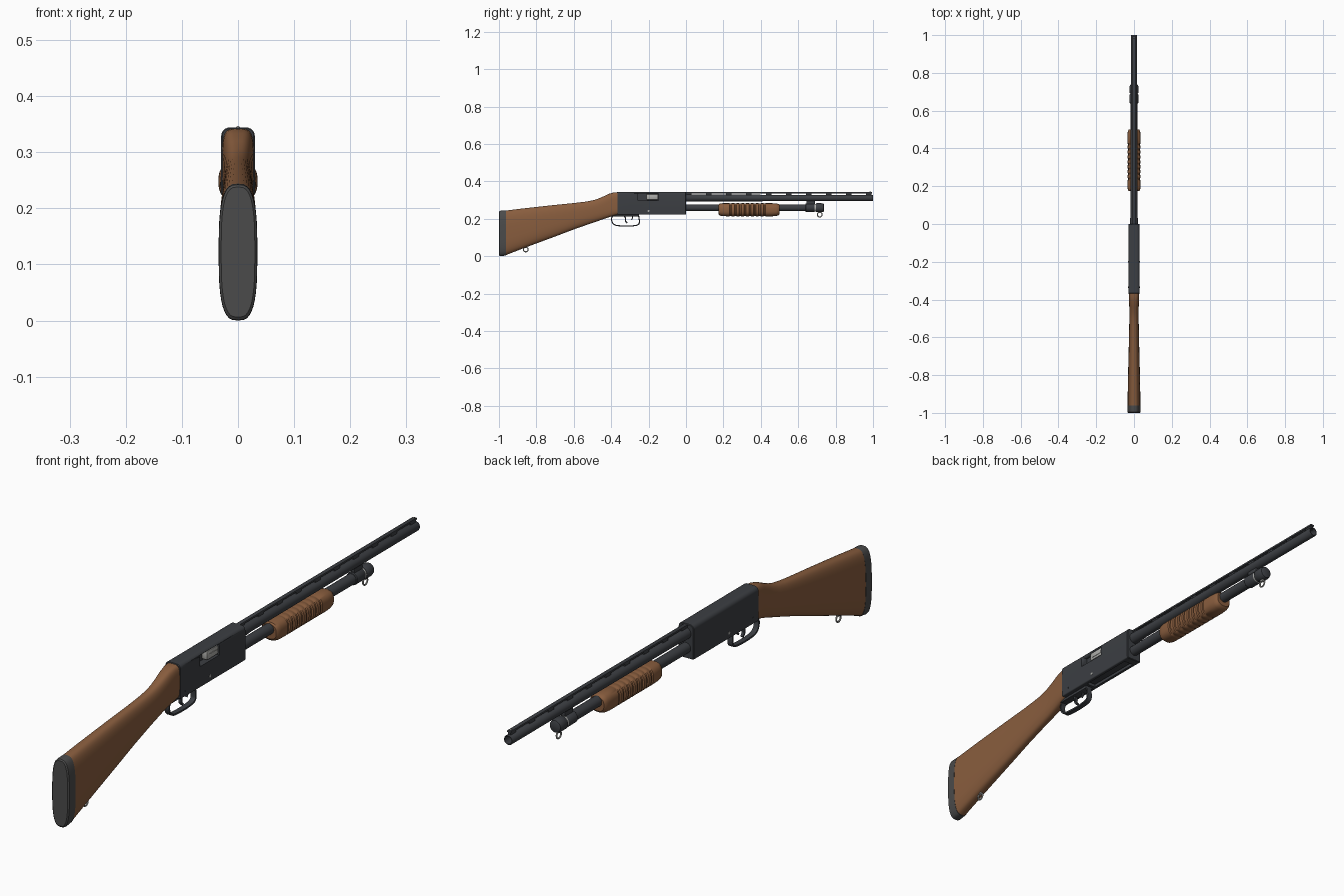
import bpy, bmesh
from math import sin, cos, pi, radians
from mathutils import Vector

if "Cube" in bpy.data.objects:
    bpy.data.objects.remove(bpy.data.objects["Cube"])


def material(name, rgb):
    m = bpy.data.materials.new(name)
    m.diffuse_color = (*rgb, 1)
    m.use_nodes = True
    m.node_tree.nodes["Principled BSDF"].inputs["Base Color"].default_value = m.diffuse_color
    return m


STEEL = material("dark_steel", (0.045, 0.049, 0.056))
WOOD = material("wood", (0.25, 0.11, 0.048))
RUBBER = material("rubber", (0.07, 0.07, 0.07))
BRIGHT = material("bright_steel", (0.42, 0.42, 0.40))


def finish(name, bm, mat, angle=35):
    bmesh.ops.recalc_face_normals(bm, faces=bm.faces)
    me = bpy.data.meshes.new(name)
    bm.to_mesh(me)
    bm.free()
    ob = bpy.data.objects.new(name, me)
    bpy.context.collection.objects.link(ob)
    me.materials.append(mat)
    bpy.ops.object.select_all(action='DESELECT')
    ob.select_set(True)
    bpy.context.view_layer.objects.active = ob
    bpy.ops.object.shade_smooth_by_angle(angle=radians(angle))
    return ob


def skin(name, loops, mat, closed=False, angle=35):
    """Bridge a list of equal-length closed loops; cap the ends unless closed."""
    bm = bmesh.new()
    rings = [[bm.verts.new(p) for p in loop] for loop in loops]
    n = len(rings[0])
    for i in range(len(rings) - (not closed)):
        a, b = rings[i], rings[(i + 1) % len(rings)]
        for j in range(n):
            bm.faces.new((a[j], a[(j + 1) % n], b[(j + 1) % n], b[j]))
    if not closed:
        bm.faces.new(rings[0])
        bm.faces.new(rings[-1])
    return finish(name, bm, mat, angle)


def oval(y, top, bottom, hx, n, count=40):
    """Superellipse cross-section in the xz plane."""
    pts = []
    for i in range(count):
        c, s = cos(2 * pi * i / count), sin(2 * pi * i / count)
        x = hx * abs(c) ** (2 / n) * (1 if c >= 0 else -1)
        z = (top - bottom) / 2 * abs(s) ** (2 / n) * (1 if s >= 0 else -1)
        pts.append((x, y, (top + bottom) / 2 + z))
    return pts


def loft(name, sections, mat, angle=35):
    return skin(name, [oval(*s) for s in sections], mat, angle=angle)


def lathe(name, profile, z, mat, count=28):
    """Turn (radius, y) points about a lengthwise axis at height z."""
    loops = [[(r * cos(2 * pi * i / count), y, z + r * sin(2 * pi * i / count))
              for i in range(count)] for r, y in profile]
    return skin(name, loops, mat)


def box(name, x, y, z, mat, bevel=0.0):
    bm = bmesh.new()
    bmesh.ops.create_cube(bm, size=1)
    for v in bm.verts:
        v.co = [r[0] + (c + 0.5) * (r[1] - r[0]) for c, r in zip(v.co, (x, y, z))]
    if bevel:
        bmesh.ops.bevel(bm, geom=bm.edges[:], offset=bevel, segments=2, affect='EDGES', profile=0.5)
    return finish(name, bm, mat)


def strap(name, pts, half_width, thick, mat):
    """Bent metal strip following a smoothed path in the yz plane."""
    p = [Vector(q) for q in pts]
    for _ in range(3):
        new = [p[0]]
        for a, b in zip(p, p[1:]):
            new += [a.lerp(b, 0.25), a.lerp(b, 0.75)]
        p = new + [p[-1]]
    loops = []
    for i, q in enumerate(p):
        d = (p[min(i + 1, len(p) - 1)] - p[max(i - 1, 0)]).normalized()
        o = Vector((-d.y, d.x)) * thick / 2
        a, b = q + o, q - o
        loops.append([(-half_width, *a), (half_width, *a), (half_width, *b), (-half_width, *b)])
    return skin(name, loops, mat)


def ring(name, y, z, major, minor, mat):
    loops = []
    for i in range(24):
        t = 2 * pi * i / 24
        loops.append([(minor * sin(2 * pi * j / 10),
                       y + (major + minor * cos(2 * pi * j / 10)) * cos(t),
                       z + (major + minor * cos(2 * pi * j / 10)) * sin(t)) for j in range(10)])
    return skin(name, loops, mat, closed=True)


# Butt pad and stock
loft("butt_pad", [(-1, .238, .006, .030, 3), (-.996, .242, .001, .034, 3),
                  (-.99, .243, 0, .0345, 3), (-.962, .244, .004, .0345, 3)], RUBBER)
loft("stock", [(-.962, .244, .006, .034, 3), (-.88, .254, .038, .033, 2.9),
               (-.8, .263, .068, .0315, 2.8), (-.7, .274, .105, .029, 2.7),
               (-.6, .284, .143, .0265, 2.6), (-.54, .291, .164, .0253, 2.6),
               (-.5, .298, .178, .0247, 2.6), (-.47, .307, .188, .0245, 2.7),
               (-.44, .320, .199, .025, 2.9), (-.41, .334, .209, .0262, 3.3),
               (-.385, .341, .217, .0275, 3.8), (-.362, .342, .223, .028, 4.2)], WOOD, 50)

# Receiver: rounded block with port openings cut in
def block_loop(y, inset=0.0):
    pts = []
    for cx, cz, a0, r in ((.015, .329, 0, .015), (-.015, .329, 90, .015),
                          (-.026, .226, 180, .004), (.026, .226, 270, .004)):
        for k in range(7):
            a = radians(a0 + 15 * k)
            pts.append((cx + (r - inset) * cos(a), y, cz + (r - inset) * sin(a)))
    return pts


receiver = skin("receiver", [block_loop(-.367, .002), block_loop(-.365),
                             block_loop(-.002), block_loop(0, .002)], STEEL)
for x, y, z in (((.006, .05), (-.256, -.148), (.297, .336)),
                ((-.018, .018), (-.24, -.03), (.2, .238))):
    cutter = box("port_cutter", x, y, z, STEEL)
    cutter.hide_render = True
    mod = receiver.modifiers.new("port", 'BOOLEAN')
    mod.operation, mod.object, mod.solver = 'DIFFERENCE', cutter, 'EXACT'
    bpy.context.view_layer.objects.active = receiver
    bpy.ops.object.modifier_apply(modifier="port")
    bpy.data.objects.remove(cutter)

# Bolt in the side port, lifter in the bottom port
box("bolt", (.004, .027), (-.212, -.149), (.301, .332), BRIGHT, .004)
box("extractor", (.02, .0285), (-.2, -.152), (.31, .32), BRIGHT, .001)
box("lifter", (-.015, .015), (-.235, -.04), (.229, .24), STEEL, .002)

# Cross pins
for i, (y, z) in enumerate(((-.335, .242), (-.2, .242))):
    bm = bmesh.new()
    bmesh.ops.create_cone(bm, cap_ends=True, segments=16, radius1=.005, radius2=.005, depth=.0615)
    for v in bm.verts:
        v.co = (v.co.z, y + v.co.x, z + v.co.y)
    finish(f"cross_pin_{i + 1}", bm, BRIGHT if i else STEEL)

# Trigger group
box("trigger_plate", (-.014, .014), (-.395, -.25), (.213, .224), STEEL, .002)
strap("trigger_guard", [(-.388, .218), (-.402, .2), (-.388, .166), (-.345, .161), (-.29, .161),
                        (-.25, .167), (-.249, .195), (-.254, .218)], .0095, .006, STEEL)
strap("trigger", [(-.33, .218), (-.322, .2), (-.325, .188), (-.314, .177)], .005, .007, STEEL)
strap("action_release", [(-.287, .218), (-.285, .205), (-.292, .195)], .004, .005, STEEL)

# Barrel with bore, raised rib and bead
lathe("barrel", [(.02, -.01), (.02, .03), (.018, .06), (.0172, .5), (.0172, .997), (.016, 1),
                 (.0135, 1), (.0132, .85)], .311, STEEL)
box("rib", (-.0075, .0075), (0, .995), (.336, .343), STEEL, .0012)
for i in range(10):
    y = .015 + i * .107
    box(f"rib_post_{i + 1}", (-.005, .005), (y - .015, min(y + .015, .995)), (.322, .338), STEEL)
bm = bmesh.new()
bmesh.ops.create_uvsphere(bm, u_segments=12, v_segments=8, radius=.004)
bmesh.ops.translate(bm, verts=bm.verts, vec=(0, .985, .3425))
finish("front_bead", bm, BRIGHT)

# Magazine tube, cap and barrel clamp
lathe("magazine_tube", [(.0185, -.01), (.0185, .66)], .259, STEEL)
lathe("barrel_clamp", [(.020, .638), (.0225, .641), (.0225, .685), (.021, .688)], .259, STEEL)
box("clamp_lug", (-.008, .008), (.645, .69), (.27, .305), STEEL, .002)
lathe("cap_band", [(.021, .687), (.021, .696)], .259, BRIGHT)
lathe("magazine_cap", [(.022, .694), (.024, .697), (.024, .725), (.021, .736), (.015, .739)],
      .259, STEEL)

# Pump forend: side ribs come from alternating widths
sections = [(.175, .276, .224, .028, 2.6), (.18, .281, .217, .032, 2.6),
            (.195, .283, .214, .0345, 2.6), (.228, .283, .213, .035, 2.6)]
for i in range(8):
    y = .232 + i * .026
    sections += [(y, .283, .213, .035, 2.6), (y + .003, .282, .2145, .0305, 2.6),
                 (y + .009, .282, .2145, .0305, 2.6), (y + .012, .283, .213, .035, 2.6)]
sections += [(.46, .283, .213, .035, 2.6), (.482, .282, .215, .034, 2.6),
             (.495, .279, .219, .031, 2.6), (.5, .275, .225, .027, 2.6)]
loft("pump_forend", sections, WOOD)

# Sling swivels
for name, y, z, top in (("rear_swivel", -.857, .036, .056), ("front_swivel", .715, .222, .242)):
    ring(name, y, z, .0125, .003, BRIGHT)
    box(name + "_stud", (-.005, .005), (y - .007, y + .007), (z + .008, top), BRIGHT, .0015)
